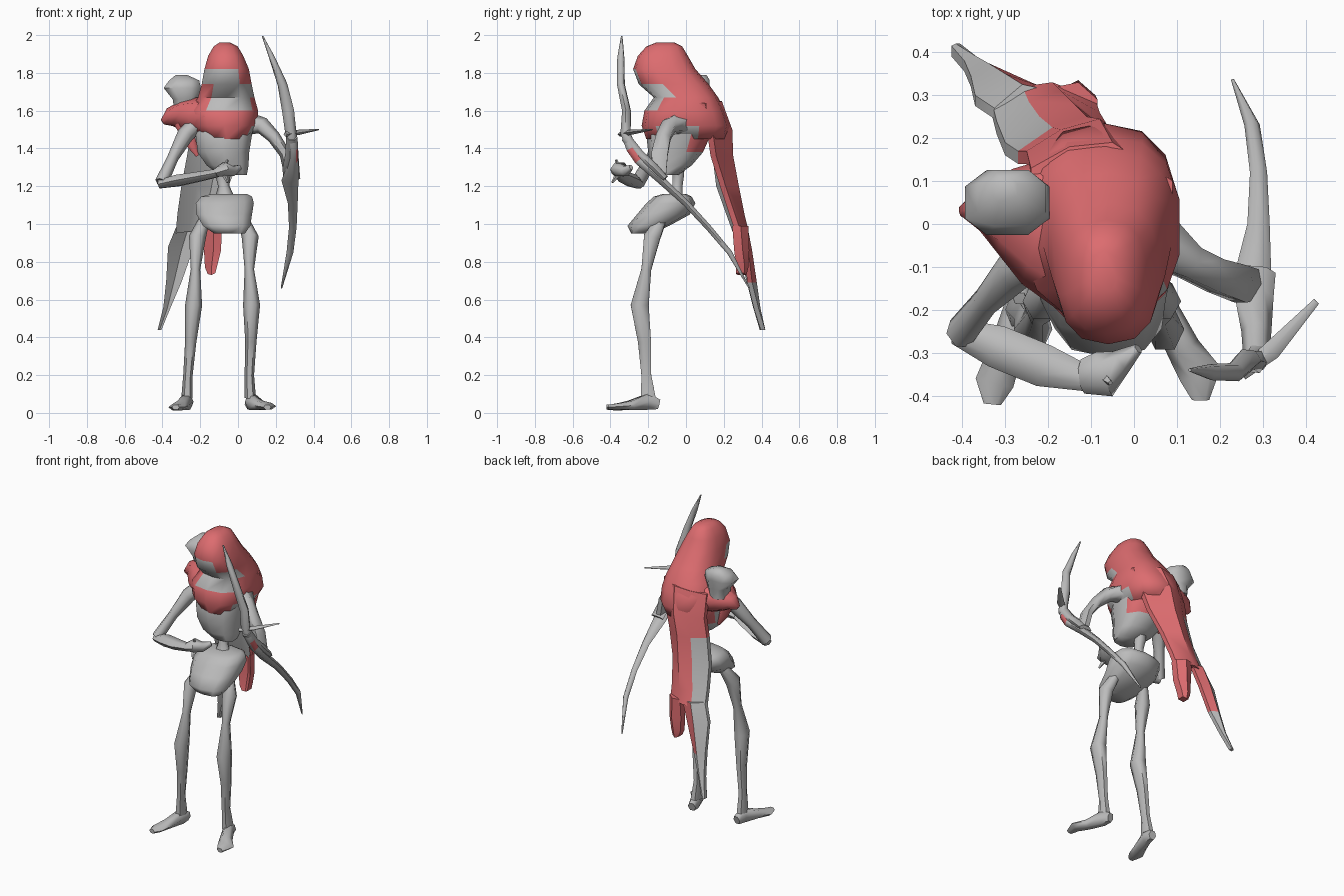
import bpy, bmesh, math
from mathutils import Vector


def material(name, rgb):
    m = bpy.data.materials.new(name)
    m.diffuse_color = (*rgb, 1)
    return m


BONE = material("bone_grey", (0.50, 0.50, 0.50))
CLOTH = material("cloth_red", (0.72, 0.15, 0.16))


def loft(name, rings, red=None, angle=65):
    """Skin a list of equal rings; red(centre, normal) chooses the cloth faces."""
    bm = bmesh.new()
    rows = [[bm.verts.new(p) for p in ring] for ring in rings]
    n = len(rows[0])
    for a, b in zip(rows, rows[1:]):
        for i in range(n):
            j = (i + 1) % n
            bm.faces.new((a[i], a[j], b[j], b[i]))
    bm.faces.new(rows[0][::-1])
    bm.faces.new(rows[-1])
    bmesh.ops.recalc_face_normals(bm, faces=bm.faces)
    for f in bm.faces:
        f.material_index = int(bool(red and red(f.calc_center_median(), f.normal)))
    me = bpy.data.meshes.new(name)
    bm.to_mesh(me)
    bm.free()
    me.materials.append(BONE)
    me.materials.append(CLOTH)
    ob = bpy.data.objects.new(name, me)
    bpy.context.collection.objects.link(ob)
    bpy.context.view_layer.objects.active = ob
    ob.select_set(True)
    bpy.ops.object.shade_smooth_by_angle(angle=math.radians(angle))
    ob.select_set(False)
    return ob


def squarish(v):
    """Push a sine or cosine outwards for a boxier oval."""
    return math.copysign(abs(v) ** 0.8, v)


def stack(name, levels, sides=10, red=None):
    """Level ovals, each (z, x0, x1, y0, y1)."""
    rings = []
    for z, x0, x1, y0, y1 in levels:
        rings.append([((x0 + x1) / 2 + (x1 - x0) / 2 * squarish(math.cos(t)),
                       (y0 + y1) / 2 + (y1 - y0) / 2 * squarish(math.sin(t)), z)
                      for t in [(i + 0.5) * math.tau / sides for i in range(sides)]])
    return loft(name, rings, red)


def limb(name, path, sides=6, red=None, ref=(0, 1, 0)):
    """Tube along (x, y, z, r across, r along ref)."""
    pts = [Vector(p[:3]) for p in path]
    rings = []
    for i, p in enumerate(pts):
        t = (pts[min(i + 1, len(pts) - 1)] - pts[max(i - 1, 0)]).normalized()
        u = t.cross(Vector(ref)).normalized()
        v = u.cross(t)
        rings.append([p + u * path[i][3] * math.cos(a) + v * path[i][4] * math.sin(a)
                      for a in [k * math.tau / sides for k in range(sides)]])
    return loft(name, rings, red)


def sheet(name, rows, thick, red):
    """Thin curved cloth: rows of points from the right edge to the left."""
    rings = []
    for row in rows:
        back = [Vector(p) for p in row]
        front = [p - Vector((0, thick, 0)) for p in back[::-1]]
        rings.append(back + front)
    return loft(name, rings, red, 45)


always = lambda c, n: True

# Legs: thin bones with knobbly knees
limb("left_leg", [(-0.18, -0.13, 1.02, .03, .03), (-0.215, -0.18, 0.93, .045, .05),
                  (-0.225, -0.21, 0.76, .025, .03), (-0.235, -0.245, 0.57, .045, .055),
                  (-0.25, -0.22, 0.38, .03, .04), (-0.265, -0.21, 0.20, .025, .03),
                  (-0.27, -0.20, 0.08, .03, .045)])
limb("right_leg", [(0.03, -0.13, 1.02, .03, .03), (0.065, -0.18, 0.93, .045, .05),
                   (0.06, -0.21, 0.76, .025, .03), (0.072, -0.245, 0.57, .045, .055),
                   (0.068, -0.22, 0.38, .03, .04), (0.06, -0.21, 0.20, .025, .03),
                   (0.065, -0.20, 0.08, .03, .045)])

# Feet: wedges flaring out to the toes
UP = (0, 0, 1)
limb("left_foot", [(-0.265, -0.145, 0.045, .025, .03), (-0.27, -0.20, 0.06, .035, .05),
                   (-0.30, -0.30, 0.04, .04, .028), (-0.325, -0.37, 0.03, .045, .02),
                   (-0.33, -0.42, 0.03, .02, .015)], ref=UP)
limb("right_foot", [(0.06, -0.145, 0.045, .025, .03), (0.07, -0.20, 0.06, .035, .05),
                    (0.115, -0.29, 0.04, .04, .028), (0.155, -0.35, 0.035, .05, .02),
                    (0.155, -0.41, 0.03, .02, .015)], ref=UP)

# Pelvis bowl, tipped forwards
stack("pelvis", [(0.95, -0.13, 0.04, -0.29, -0.18), (0.99, -0.19, 0.07, -0.31, -0.09),
                 (1.05, -0.225, 0.08, -0.26, 0.02), (1.11, -0.23, 0.09, -0.21, 0.05),
                 (1.145, -0.20, 0.08, -0.17, 0.03), (1.16, -0.14, 0.05, -0.12, 0.0)])

# Spine and ribs
limb("spine", [(-0.07, -0.06, 1.12, .06, .05), (-0.075, -0.045, 1.20, .03, .03),
               (-0.08, -0.04, 1.26, .04, .035), (-0.08, -0.05, 1.38, .045, .05)])
stack("ribcage", [(1.26, -0.10, 0.05, -0.16, -0.04), (1.31, -0.17, 0.06, -0.19, 0.03),
                  (1.38, -0.22, 0.065, -0.20, 0.09), (1.47, -0.23, 0.08, -0.21, 0.13),
                  (1.55, -0.22, 0.09, -0.17, 0.13)], 10,
      lambda c, n: c.z > 1.38 and c.y > 0.02 and c.x > -0.2)


# Hood and collar with an open, bony face
def hood_red(c, n):
    brow = 1.74 < c.z < 1.82 and -0.18 < c.x < 0.0
    jaw = 1.59 < c.z < 1.74 and -0.13 < c.x < 0.08
    flank = c.z < 1.52 and c.x > 0.03 and -0.14 < c.y < 0.03
    return not ((brow or jaw) and c.y < -0.07) and not flank


stack("hood", [(1.45, -0.18, 0.06, -0.21, 0.21), (1.52, -0.25, 0.105, -0.235, 0.235),
               (1.60, -0.26, 0.11, -0.22, 0.205), (1.67, -0.215, 0.09, -0.17, 0.17),
               (1.74, -0.195, 0.075, -0.25, 0.12), (1.82, -0.18, 0.06, -0.28, 0.05),
               (1.89, -0.16, 0.03, -0.255, 0.01), (1.94, -0.13, 0.0, -0.21, -0.02),
               (1.96, -0.10, -0.04, -0.16, -0.06)], 14, hood_red)

# Cloth draped over the left shoulder, with a pointed end
limb("shoulder_drape", [(-0.12, -0.02, 1.57, .19, .11), (-0.22, 0.01, 1.565, .155, .105),
                        (-0.30, 0.03, 1.575, .10, .08), (-0.36, 0.035, 1.565, .05, .05),
                        (-0.40, 0.03, 1.54, .015, .015)], 8, always, UP)
limb("hanging_strip", [(-0.30, -0.02, 1.54, .04, .03), (-0.25, -0.03, 1.43, .03, .02),
                       (-0.215, -0.03, 1.36, .008, .008)], red=always)

# Bony shoulder lump
stack("shoulder_lump", [(1.60, -0.34, -0.23, 0.0, 0.12), (1.66, -0.35, -0.21, -0.01, 0.12),
                        (1.72, -0.40, -0.19, -0.03, 0.13), (1.76, -0.37, -0.20, -0.01, 0.13),
                        (1.79, -0.33, -0.27, 0.05, 0.11)], 8)


# Cape: one sheet that splits into two tails, bare on the inside and left edge
def cape_red(c, n):
    if c.z > 1.40:
        return n.y > -0.2
    edge = -0.21 - 0.16 * (1.28 - c.z) if c.z > 0.98 else -0.27 - 0.33 * (0.925 - c.z)
    return n.y > -0.2 and c.z > 0.68 and c.x > edge


sheet("cape_back", [
    [(0.09, 0.10, 1.64), (-0.05, 0.19, 1.65), (-0.15, 0.18, 1.64), (-0.24, 0.13, 1.62)],
    [(0.06, 0.14, 1.50), (-0.08, 0.245, 1.50), (-0.17, 0.22, 1.49), (-0.25, 0.17, 1.48)],
    [(0.01, 0.16, 1.36), (-0.11, 0.25, 1.36), (-0.19, 0.225, 1.36), (-0.27, 0.17, 1.36)],
    [(-0.05, 0.21, 1.20), (-0.14, 0.28, 1.20), (-0.22, 0.25, 1.20), (-0.30, 0.19, 1.20)],
    [(-0.08, 0.26, 1.05), (-0.17, 0.31, 1.05), (-0.245, 0.285, 1.05), (-0.32, 0.24, 1.06)],
    [(-0.09, 0.29, 0.96), (-0.19, 0.33, 0.97), (-0.26, 0.32, 0.96), (-0.33, 0.28, 0.95)]],
    0.03, cape_red)
sheet("cape_short_tail", [[(-0.085, 0.29, 0.99), (-0.13, 0.33, 0.99), (-0.18, 0.32, 0.99)],
                          [(-0.09, 0.30, 0.86), (-0.13, 0.335, 0.86), (-0.18, 0.31, 0.86)],
                          [(-0.11, 0.31, 0.78), (-0.14, 0.33, 0.77), (-0.175, 0.31, 0.77)],
                          [(-0.12, 0.31, 0.74), (-0.14, 0.32, 0.73), (-0.16, 0.31, 0.735)]],
      0.045, always)
sheet("cape_long_tail", [[(-0.19, 0.31, 0.99), (-0.26, 0.325, 0.99), (-0.325, 0.27, 0.99)],
                         [(-0.24, 0.33, 0.86), (-0.30, 0.35, 0.86), (-0.37, 0.30, 0.88)],
                         [(-0.30, 0.35, 0.69), (-0.34, 0.375, 0.69), (-0.38, 0.345, 0.70)],
                         [(-0.36, 0.385, 0.55), (-0.375, 0.395, 0.55), (-0.395, 0.38, 0.56)],
                         [(-0.405, 0.42, 0.44), (-0.415, 0.42, 0.44), (-0.425, 0.415, 0.44)]],
      0.025, cape_red)

# Left arm, folded across the waist
limb("left_upper_arm", [(-0.20, -0.06, 1.55, .045, .05), (-0.28, -0.11, 1.47, .045, .05),
                        (-0.345, -0.18, 1.35, .03, .035), (-0.405, -0.255, 1.22, .035, .04)])
limb("left_forearm", [(-0.415, -0.25, 1.21, .03, .025), (-0.32, -0.285, 1.23, .05, .035),
                      (-0.21, -0.33, 1.25, .05, .03), (-0.11, -0.36, 1.27, .03, .025)], ref=UP)
limb("left_hand", [(-0.12, -0.355, 1.27, .04, .025), (-0.07, -0.35, 1.29, .055, .04),
                   (-0.03, -0.32, 1.28, .03, .03), (0.01, -0.29, 1.30, .012, .015)], ref=UP)
for i, (dy, dz) in enumerate([(-0.04, -0.06), (-0.02, 0.06)]):
    limb(f"left_finger_{i}", [(-0.08, -0.35, 1.28, .018, .018),
                              (-0.055, -0.35 + dy, 1.28 + dz, .006, .006)], 4)

# Right arm, reaching down to the bow, with the forearm lying along it
limb("right_upper_arm", [(0.06, -0.04, 1.53, .06, .07), (0.13, -0.09, 1.52, .045, .045),
                         (0.19, -0.12, 1.46, .035, .045), (0.25, -0.14, 1.37, .03, .05),
                         (0.275, -0.14, 1.26, .03, .04)])
limb("right_forearm", [(0.285, -0.11, 1.24, .045, .02), (0.28, -0.17, 1.295, .045, .03),
                       (0.285, -0.25, 1.37, .035, .03), (0.285, -0.32, 1.46, .03, .03)], ref=UP)

# Bow: curved limbs with a small red wrap below the grip
limb("bow", [(0.13, -0.34, 1.995, .004, .004), (0.18, -0.345, 1.88, .016, .02),
             (0.235, -0.345, 1.74, .026, .022), (0.265, -0.315, 1.60, .032, .025),
             (0.28, -0.32, 1.48, .03, .03), (0.295, -0.29, 1.40, .024, .03),
             (0.295, -0.25, 1.34, .024, .03), (0.275, -0.13, 1.23, .045, .024),
             (0.29, 0.0, 1.11, .026, .02), (0.29, 0.12, 0.98, .02, .018),
             (0.275, 0.23, 0.85, .018, .016), (0.23, 0.335, 0.66, .004, .004)],
     red=lambda c, n: 1.34 < c.z < 1.40 and c.x > 0.295, ref=(0, 0.8, 0.6))

# Spike jutting from the grip
limb("grip_spike", [(0.25, -0.35, 1.475, .015, .012), (0.32, -0.295, 1.485, .022, .014),
                    (0.425, -0.18, 1.50, .008, .004)], 4, ref=UP)
